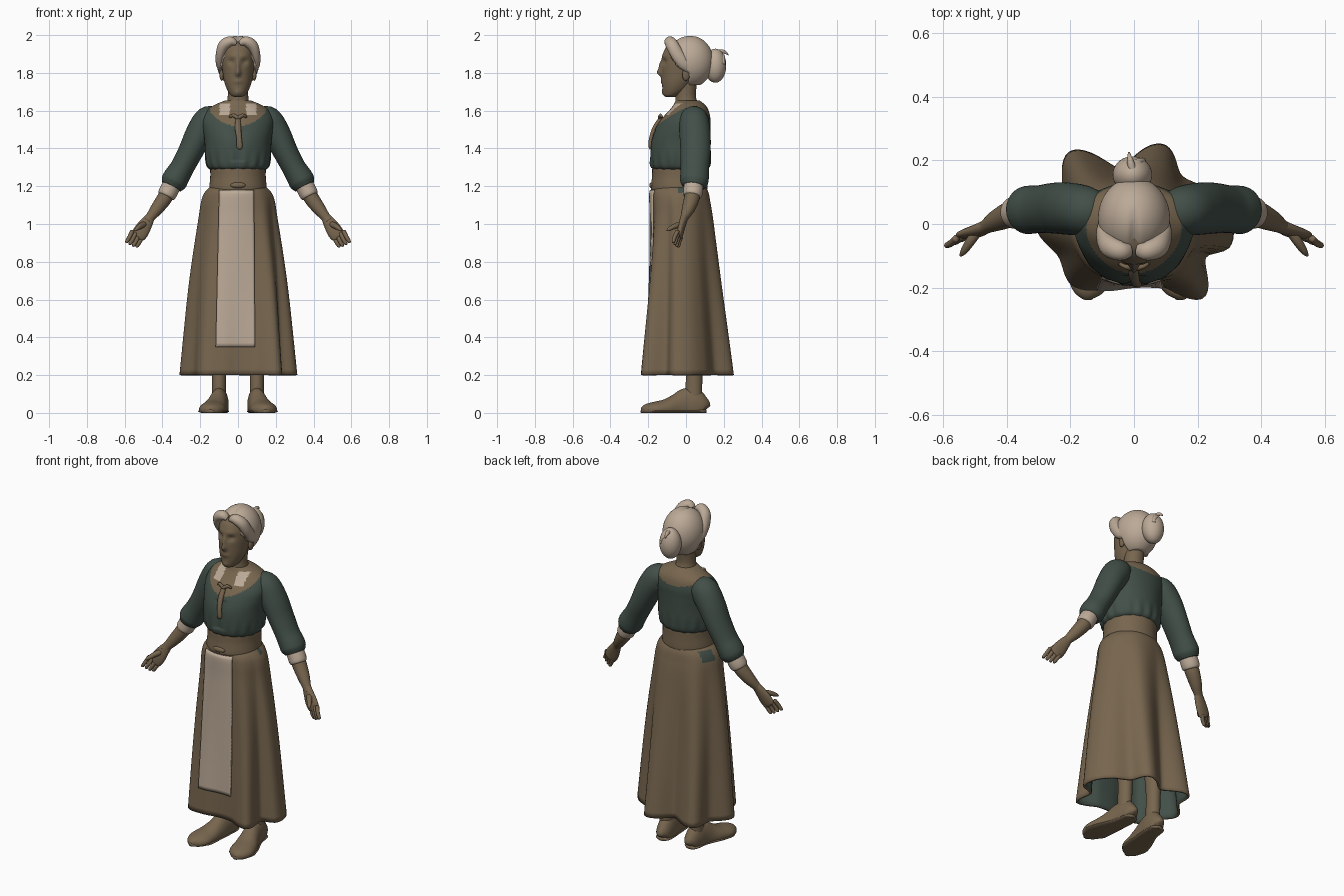
import bpy, bmesh, math
from mathutils import Vector
from mathutils.bvhtree import BVHTree


def material(name, rgb):
    m = bpy.data.materials.new(name)
    m.diffuse_color = (*rgb, 1)
    return m


BROWN = material("warm_brown", (0.185, 0.132, 0.077))
GREEN = material("dark_green", (0.054, 0.078, 0.064))
BEIGE = material("pale_beige", (0.50, 0.40, 0.31))
Y, Z = Vector((0, 1, 0)), Vector((0, 0, 1))


def catmull(p0, p1, p2, p3, t):
    return 0.5 * (2*p1 + (p2-p0)*t + (2*p0-5*p1+4*p2-p3)*t*t + (3*p1-p0-3*p2+p3)*t**3)


def refine(rows, k):
    """Smoothly interpolate a short list of rows of numbers."""
    out = []
    for i in range(len(rows) - 1):
        q = [rows[max(i-1, 0)], rows[i], rows[i+1], rows[min(i+2, len(rows)-1)]]
        for s in range(k):
            out.append([catmull(*c, s / k) for c in zip(*q)])
    return out + [list(rows[-1])]


def loft(name, rings, mats, rule=None, caps=True):
    """Skin a list of rings; rule(face centre) picks the material index."""
    bm = bmesh.new()
    vs = [[bm.verts.new(p) for p in r] for r in rings]
    n = len(vs[0])
    for a, b in zip(vs, vs[1:]):
        for j in range(n):
            bm.faces.new((a[j], a[(j+1) % n], b[(j+1) % n], b[j]))
    if caps:
        bm.faces.new(vs[0][::-1])
        bm.faces.new(vs[-1])
        bmesh.ops.recalc_face_normals(bm, faces=bm.faces)
    return finish(name, bm, mats, rule)


def finish(name, bm, mats, rule=None):
    for f in bm.faces:
        f.smooth = True
        if rule:
            f.material_index = rule(f.calc_center_median())
    me = bpy.data.meshes.new(name)
    bm.to_mesh(me)
    bm.free()
    ob = bpy.data.objects.new(name, me)
    bpy.context.collection.objects.link(ob)
    for m in mats:
        me.materials.append(m)
    return ob


def stack(rows, n=64, k=6, warp=None):
    """Rings from rows of (z, half width, front y, back y)."""
    rings = []
    for z, rx, yf, yb in refine(rows, k):
        ring = []
        for j in range(n):
            a = 2 * math.pi * j / n
            p = Vector((rx*math.cos(a), (yf+yb)/2 + (yb-yf)/2*math.sin(a), z))
            ring.append(warp(p, a) if warp else p)
        rings.append(ring)
    return rings


def tube(name, rows, mat, s=1, ref=Y, n=20, k=5, floor=False):
    """Tube through rows of (x, y, z, radius a, radius b); s=-1 mirrors it."""
    rows = refine(rows, k)
    pts = [Vector(r[:3]) for r in rows]
    rings = []
    for i, r in enumerate(rows):
        t = (pts[min(i+1, len(pts)-1)] - pts[max(i-1, 0)]).normalized()
        u = t.cross(ref).normalized()
        v = u.cross(t)
        ring = []
        for j in range(n):
            a = 2 * math.pi * j / n
            p = pts[i] + u*r[3]*math.cos(a) + v*r[4]*math.sin(a)
            ring.append((p.x*s, p.y, max(p.z, 0) if floor else p.z))
        rings.append(ring)
    return loft(name, rings, [mat])


def ball(name, c, r, mat, warp=None, seg=48):
    bm = bmesh.new()
    bmesh.ops.create_uvsphere(bm, u_segments=seg, v_segments=seg*2//3, radius=1)
    for v in bm.verts:
        v.co = Vector((c[i] + v.co[i]*r[i] for i in range(3)))
        if warp:
            v.co = warp(v.co)
    return finish(name, bm, [mat])


# Skirt: waist ellipse blending into a wavy hem given as (angle, radius)
hem = [(0, .31), (20, .27), (45, .215), (70, .268), (105, .185), (131, .305), (155, .255),
       (180, .31), (203, .26), (225, .275), (245, .23), (270, .195), (295, .22), (313, .32),
       (335, .25), (346, .31)]


def hem_point(a):
    d = math.degrees(a) % 360
    m = len(hem)
    i = max(j for j in range(m) if hem[j][0] <= d)
    end = hem[i+1][0] if i + 1 < m else 360
    r = catmull(*(hem[(i+o) % m][1] for o in (-1, 0, 1, 2)), (d-hem[i][0])/(end-hem[i][0]))
    return Vector((r*math.cos(a), r*math.sin(a), 0))


def skirt_warp(p, a):
    w = min(max((1.2 - p.z) / 1.0, 0), 1)
    h = hem_point(a)
    q = p.lerp(h, w)
    return Vector((q.x, q.y, p.z))


def skirt_rule(c):
    side_l = c.x < 0 and abs(c.y-.03) < .035 and abs(c.z-1.15) < .028
    side_r = c.x > 0 and abs(c.y+.03) < .015 and abs(c.z-1.18) < .015
    return 1 if side_l or side_r else 0


skirt = loft("skirt", stack([(.2, .21, -.18, .13), (.6, .21, -.175, .125), (1.0, .19, -.18, .125),
                             (1.12, .185, -.185, .12), (1.17, .17, -.185, .115),
                             (1.205, .14, -.17, .10)], 128, 8, skirt_warp),
             [BROWN, GREEN], skirt_rule, caps=False)
tree = BVHTree.FromPolygons([v.co for v in skirt.data.vertices],
                            [p.vertices[:] for p in skirt.data.polygons])
sol = skirt.modifiers.new("lining", 'SOLIDIFY')
sol.thickness, sol.offset, sol.material_offset = .012, -1, 1

# Apron panel draped on the skirt front
bm = bmesh.new()
grid = []
for i in range(41):
    z = .35 + .83 * i / 40
    x0, x1 = -.118 + .018*i/40, .09 - .005*i/40
    row = []
    for j in range(17):
        x = x0 + (x1 - x0)*j/16
        hit = tree.ray_cast(Vector((x, -1, z)), Y)[0]
        row.append(bm.verts.new((x, hit.y - .009, z)))
    grid.append(row)
for a, b in zip(grid, grid[1:]):
    for j in range(16):
        bm.faces.new((a[j], a[j+1], b[j+1], b[j]))
apron = finish("apron", bm, [BEIGE])
apron.modifiers.new("thickness", 'SOLIDIFY').thickness = .009

# Waistband with a small tuck
loft("waistband", stack([(1.175, .148, -.178, .108), (1.19, .152, -.186, .113), (1.25, .147, -.18, .112),
                         (1.30, .147, -.178, .112), (1.33, .14, -.17, .11)]), [BROWN])
ball("waistband_tuck", (0, -.18, 1.205), (.04, .014, .016), BROWN, seg=24)


# Blouse with a round brown yoke and pale shirt patches
def blouse_warp(p, a):
    g = .004 * math.sin(17*a) * max(0, 1 - abs(p.z - 1.32)/.08)
    chest = -.010 * math.exp(-((p.x/.03)**2)) if p.y < 0 and 1.33 < p.z < 1.5 else 0
    return Vector((p.x + g*math.cos(a), p.y + g*math.sin(a) - chest, p.z))


def blouse_rule(c):
    front = c.y < .03
    if front and abs(abs(c.x) - .07) < .028 and 1.575 < c.z < 1.64:
        return 2
    depth = .12 if front else .07
    return 1 if (c.x/.155)**2 + ((c.z - 1.64)/depth)**2 < 1 else 0


loft("blouse", stack([(1.285, .14, -.165, .10), (1.305, .163, -.188, .124), (1.36, .174, -.193, .13),
                      (1.44, .177, -.187, .13), (1.50, .185, -.165, .13), (1.55, .188, -.135, .13),
                      (1.60, .168, -.09, .12), (1.632, .12, -.065, .10), (1.655, .066, -.055, .07)],
                     96, 8, blouse_warp), [GREEN, BROWN, BEIGE], blouse_rule)
tube("front_placket", [(.0, -.13, 1.565, .012, .01), (.0, -.165, 1.51, .016, .012),
                       (.006, -.186, 1.45, .014, .01), (.008, -.188, 1.41, .016, .01),
                       (.008, -.186, 1.395, .006, .005)], BROWN)
for s in (1, -1):
    tube("placket_tie", [(0, -.14, 1.56, .01, .01), (.025, -.135, 1.575, .01, .008),
                         (.045, -.125, 1.565, .005, .005)], BROWN, s, n=10)


# Neck and head, with gently sculpted features
def face_warp(p, a):
    if p.y < -.02:
        def bump(x, z, wx, wz):
            return math.exp(-((abs(p.x)-x)/wx)**2 - ((p.z-z)/wz)**2)
        p.y += (-.022*bump(0, 1.80, .014, .018) - .014*bump(0, 1.835, .011, .03)
                + .014*bump(.034, 1.858, .018, .014) - .006*bump(0, 1.755, .025, .012)
                - .006*bump(.03, 1.89, .03, .012) - .006*bump(0, 1.695, .02, .015))
    return p


loft("neck", stack([(1.57, .075, -.06, .07), (1.63, .062, -.058, .065), (1.68, .054, -.055, .052),
                    (1.76, .055, -.06, .06)]), [BROWN])
loft("head", stack([(1.672, .018, -.105, -.06), (1.682, .038, -.117, -.035), (1.71, .057, -.124, .01),
                    (1.75, .072, -.127, .04), (1.80, .081, -.129, .07), (1.86, .087, -.128, .09),
                    (1.92, .083, -.115, .09), (1.955, .065, -.085, .07), (1.97, .03, -.04, .03)],
                   96, 6, face_warp), [BROWN])


# Hair cap, tucked in below the hairline
def hair_warp(p):
    y = p.y
    if y < -.05:
        line = 1.83 + (-.05 - y)/.065*.105
    elif y < .015:
        line = 1.80 + (.015 - y)/.065*.03
    else:
        line = 1.735
    if p.z < line:
        return Vector((p.x*.68, .015 + (y - .015)*.7, max(p.z, 1.74)))
    notch = .012 * math.exp(-(p.x/.014)**2) * max(0, min(1, (.06 - y)/.1))
    return Vector((p.x, y, p.z - notch))


ball("hair_cap", (0, .018, 1.86), (.113, .128, .138), BEIGE, hair_warp, 72)
for s in (1, -1):
    tube("hair_roll", [(.012, -.082, 1.955, .014, .02), (.04, -.085, 1.966, .027, .03),
                       (.075, -.072, 1.945, .03, .034), (.094, -.045, 1.895, .024, .034),
                       (.096, -.01, 1.845, .02, .03), (.09, .02, 1.81, .01, .015)], BEIGE, s)
    ball("ear", (s*.086, 0, 1.79), (.012, .02, .032), BROWN, seg=18)
# Bun, coil and loose wisp
ball("hair_bun", (-.005, .155, 1.838), (.062, .058, .09), BEIGE)
tube("bun_coil", [(-.005 + .032*math.cos(a*.9), .195 - .003*a, 1.845 + .045*math.sin(a*.9), .012, .014)
                  for a in range(8)], BEIGE, n=12)
tube("hair_wisp", [(-.005, .17, 1.91, .014, .014), (-.012, .2, 1.912, .01, .01),
                   (-.016, .225, 1.895, .003, .003)], BEIGE, ref=Z, n=10)

for s in (1, -1):
    # Sleeve with rolled edge, cuff, forearm
    tube("sleeve", [(.11, .035, 1.555, .06, .065), (.155, .042, 1.545, .079, .078),
                    (.205, .048, 1.475, .074, .082), (.25, .05, 1.385, .066, .08),
                    (.295, .047, 1.30, .063, .075), (.325, .045, 1.25, .068, .076),
                    (.34, .043, 1.222, .068, .074), (.352, .04, 1.198, .056, .06)], GREEN, s, n=36)
    tube("cuff", [(.335, .042, 1.235, .045, .05), (.365, .038, 1.178, .05, .052),
                  (.38, .033, 1.15, .046, .048), (.383, .032, 1.144, .03, .03)], BEIGE, s, n=28)
    tube("forearm", [(.36, .036, 1.19, .038, .04), (.39, .03, 1.135, .04, .041),
                     (.43, .012, 1.08, .034, .034), (.465, -.008, 1.035, .025, .022),
                     (.48, -.016, 1.015, .025, .02)], BROWN, s)
    # Hand: palm, four fingers, thumb
    tube("palm", [(.462, -.006, 1.04, .024, .02), (.485, -.018, 1.005, .034, .02),
                  (.51, -.028, .965, .041, .018), (.53, -.034, .935, .037, .014),
                  (.536, -.036, .927, .02, .008)], BROWN, s)
    for i in range(4):
        bx, bz = .508 + .017*i, .93 + .011*i
        tx, tz = .535 + .018*i, .872 + .01*i + (.006 if i == 0 else 0)
        yb, yt = -.026 - .006*i, -.04 - .009*i
        tube("finger", [(bx, yb, bz, .011, .011), ((bx+tx)/2, (yb+yt)/2 - .004, (bz+tz)/2, .011, .011),
                        (tx, yt, tz+.004, .009, .009), (tx+.002, yt, tz-.002, .003, .003)],
             BROWN, s, n=10, k=4)
    tube("thumb", [(.492, -.022, 1.0, .016, .016), (.515, -.055, .99, .015, .015),
                   (.535, -.085, .975, .011, .011), (.546, -.1, .965, .004, .004)], BROWN, s, ref=Z, n=12)
    # Leg and shoe
    tube("leg", [(.10, .02, .75, .07, .07), (.10, .045, .45, .055, .06), (.10, .045, .25, .039, .044),
                 (.10, .042, .15, .037, .044), (.10, .04, .06, .037, .045)], BROWN, s, n=28)
    tube("shoe", [(.092, .106, .02, .012, .02), (.093, .095, .03, .036, .05), (.096, .05, .04, .047, .09),
                  (.102, .0, .04, .05, .09), (.112, -.05, .03, .056, .072), (.128, -.11, .022, .066, .05),
                  (.14, -.17, .018, .068, .04), (.147, -.215, .015, .045, .03),
                  (.149, -.237, .012, .012, .014)], BROWN, s, ref=Z, n=32, floor=True)
    tube("shoe_sole", [(.092, .107, .008, .014, .011), (.094, .085, .008, .044, .012),
                       (.102, .0, .008, .052, .012), (.128, -.11, .008, .071, .012),
                       (.14, -.175, .008, .07, .012), (.149, -.238, .008, .014, .01)],
         BROWN, s, ref=Z, n=24, floor=True)
